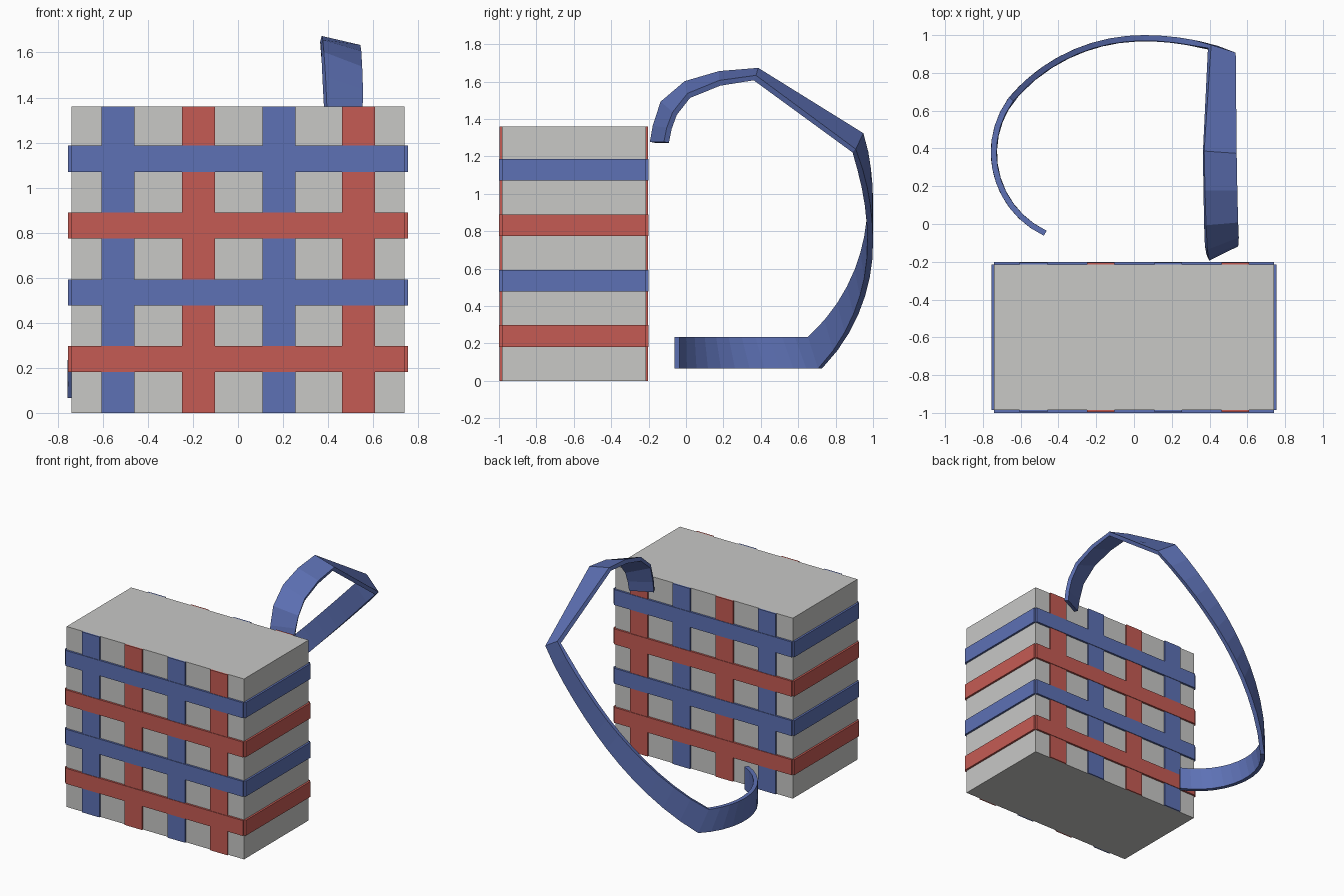
import bpy, math
from mathutils import Vector

if "Cube" in bpy.data.objects:
    bpy.data.objects.remove(bpy.data.objects["Cube"])


def material(name, rgb):
    m = bpy.data.materials.new(name)
    m.diffuse_color = (*rgb, 1)
    m.use_nodes = True
    m.node_tree.nodes["Principled BSDF"].inputs["Base Color"].default_value = m.diffuse_color
    return m


GREY = material("light grey", (0.58, 0.58, 0.565))
RED = material("red", (0.56, 0.105, 0.088))
BLUE = material("blue", (0.11, 0.165, 0.46))


def mesh_object(name, verts, faces, mat):
    me = bpy.data.meshes.new(name)
    me.from_pydata(verts, [], faces)
    me.materials.append(mat)
    ob = bpy.data.objects.new(name, me)
    bpy.context.collection.objects.link(ob)
    return ob


def box(name, x, y, z, mat):
    verts = [(a, b, c) for a in x for b in y for c in z]
    faces = [(0, 1, 3, 2), (4, 6, 7, 5), (0, 4, 5, 1),
             (2, 3, 7, 6), (0, 2, 6, 4), (1, 5, 7, 3)]
    return mesh_object(name, verts, faces, mat)


# Body
X, Y0, Y1, H = 0.74, -0.985, -0.215, 1.36
box("body", (-X, X), (Y0, Y1), (0, H), GREY)

# Vertical bands on front and back
for i, cx in enumerate((-0.532, -0.175, 0.182, 0.535)):
    mat = RED if i % 2 else BLUE
    span = (cx - 0.073, cx + 0.073)
    box("front_upright_band", span, (Y0 - 0.011, Y0), (0, H), mat)
    box("back_upright_band", span, (Y1, Y1 + 0.011), (0, H), mat)

# Horizontal bands on all four sides
T = 0.015
for i, cz in enumerate((0.24, 0.535, 0.832, 1.128)):
    mat = BLUE if i % 2 else RED
    span = (cz - 0.058, cz + 0.058)
    box("front_level_band", (-X, X), (Y0 - T, Y0), span, mat)
    box("back_level_band", (-X, X), (Y1, Y1 + T), span, mat)
    box("right_level_band", (X, X + T), (Y0, Y1), span, mat)
    box("left_level_band", (-X - T, -X), (Y0, Y1), span, mat)


# Strap: a flat ribbon given by its two edges
def bow(x):
    d, r = x - 0.05, (1.38 if x > 0.05 else 0.92)
    return 0.985 - r + math.sqrt(r * r - d * d)


edges = []
# hook over the top
for ax, ay, az, bx, by, bz in (
        (0.392, -0.18, 1.275, 0.545, -0.105, 1.275),
        (0.388, -0.165, 1.36, 0.547, -0.09, 1.35),
        (0.382, -0.125, 1.485, 0.548, -0.06, 1.43),
        (0.376, 0.0, 1.59, 0.546, 0.015, 1.525),
        (0.372, 0.18, 1.642, 0.543, 0.18, 1.592),
        (0.368, 0.38, 1.66, 0.54, 0.368, 1.62)):
    edges.append((Vector((ax, ay, az)), Vector((bx, by, bz))))
# long diagonal sweep
N = 12
for i in range(N + 1):
    t = i / N
    ax, bx = 0.40 - 1.05 * t, 0.53 - 1.13 * t
    edges.append((Vector((ax, bow(ax), 1.315 - 1.08 * t)),
                  Vector((bx, bow(bx), 1.23 - 1.165 * t))))
# level curl at the bottom
for i in range(1, 12):
    pts = []
    for start, z in ((144.6, 0.235), (135, 0.065)):
        a = math.radians(start + (245 - start) * i / 11)
        pts.append(Vector((-0.27 + 0.473 * math.cos(a),
                           0.38 + 0.473 * math.sin(a), z)))
    edges.append(tuple(pts))

verts, faces = [], []
mids = [(a + b) / 2 for a, b in edges]
last = len(edges) - 1
for i, (a, b) in enumerate(edges):
    tangent = mids[min(i + 1, last)] - mids[max(i - 1, 0)]
    n = tangent.cross(b - a).normalized() * 0.015
    verts += [a - n, b - n, b + n, a + n]
for i in range(last):
    for k in range(4):
        m = (k + 1) % 4
        faces.append((i * 4 + k, i * 4 + m, i * 4 + 4 + m, i * 4 + 4 + k))
faces += [(3, 2, 1, 0), tuple(last * 4 + k for k in range(4))]
strap = mesh_object("strap", verts, faces, BLUE)

# Make all face directions consistent
import bmesh
for ob in bpy.context.collection.objects:
    bm = bmesh.new()
    bm.from_mesh(ob.data)
    bmesh.ops.recalc_face_normals(bm, faces=bm.faces)
    bm.to_mesh(ob.data)
    bm.free()
